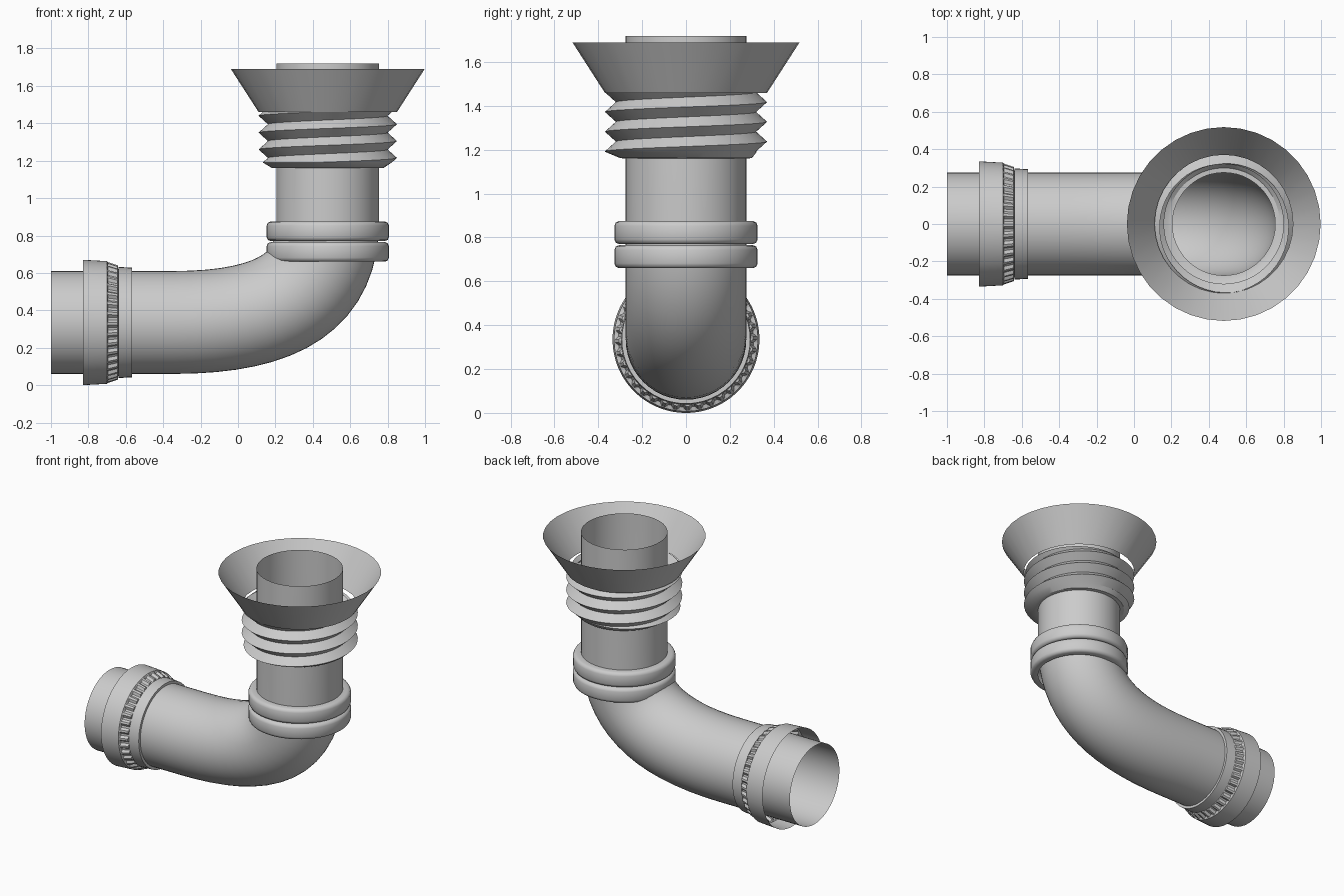
import bpy, bmesh, math
from mathutils import Vector

if "Cube" in bpy.data.objects:
    bpy.data.objects.remove(bpy.data.objects["Cube"])

R = 0.275          # pipe radius
CX, CZ = 0.48, 0.335   # vertical axis x, horizontal axis z


def make_object(name, rings, closed=True, angle=30, loop=False):
    """Skin a list of equal-length point rings into a surface."""
    bm = bmesh.new()
    rows = [[bm.verts.new(p) for p in ring] for ring in rings]
    n = len(rows[0])
    pairs = list(zip(rows, rows[1:]))
    if loop:
        pairs.append((rows[-1], rows[0]))
    for a, b in pairs:
        for i in range(n if closed else n - 1):
            j = (i + 1) % n
            bm.faces.new((a[i], a[j], b[j], b[i]))
    bmesh.ops.remove_doubles(bm, verts=bm.verts, dist=0.0003)
    bmesh.ops.recalc_face_normals(bm, faces=bm.faces)
    me = bpy.data.meshes.new(name)
    bm.to_mesh(me)
    bm.free()
    ob = bpy.data.objects.new(name, me)
    bpy.context.collection.objects.link(ob)
    bpy.context.view_layer.objects.active = ob
    ob.select_set(True)
    bpy.ops.object.shade_smooth_by_angle(angle=math.radians(angle))
    ob.select_set(False)
    return ob


def lathe(name, profile, axis, n=48, angle=30, loop=False):
    """Revolve (radius, position) pairs; a tuple radius alternates round the ring."""
    rings = []
    for r, t in profile:
        ring = []
        for i in range(n):
            a = 2 * math.pi * i / n
            q = r[(i // 2) % 2] if isinstance(r, tuple) else r
            u, v = q * math.cos(a), q * math.sin(a)
            ring.append((CX + u, v, t) if axis == 'z' else (t, u, CZ + v))
        rings.append(ring)
    return make_object(name, rings, True, angle, loop)


# Elbow pipe: circle swept along straight, bend, straight
p = [Vector(c) for c in ((-0.35, 0, CZ), (0.25, 0, CZ), (CX, 0, 0.52), (CX, 0, 0.88))]
path = [(Vector((-1, 0, CZ)), Vector((1, 0, 0)))]
for k in range(17):
    t = k / 16
    s = 1 - t
    pos = s**3 * p[0] + 3*s*s*t * p[1] + 3*s*t*t * p[2] + t**3 * p[3]
    tan = s*s * (p[1]-p[0]) + 2*s*t * (p[2]-p[1]) + t*t * (p[3]-p[2])
    path.append((pos, tan.normalized()))
path.append((Vector((CX, 0, 1.72)), Vector((0, 0, 1))))
rings = []
for pos, tan in path:
    side = Vector((-tan.z, 0, tan.x))
    rings.append([pos + R * (math.cos(a) * side + math.sin(a) * Vector((0, 1, 0)))
                  for a in (2 * math.pi * i / 48 for i in range(48))])
make_object("elbow_pipe", rings)

# Two rounded collars above the bend
for name, z0, z1 in (("lower_collar", 0.66, 0.765), ("upper_collar", 0.77, 0.875)):
    ro, b = 0.327, 0.022
    lathe(name, [(R, z0), (ro - b, z0), (ro - b*0.3, z0 + b*0.3), (ro, z0 + b),
                 (ro, z1 - b), (ro - b*0.3, z1 - b*0.3), (ro - b, z1), (R, z1)], 'z', angle=50)

# Helical threaded sleeve
PITCH, LOW, HIGH = 0.09, 0.32, 0.37
Z0, Z1 = 1.19, 1.465


def thread_radius(z, t):
    f = ((z - 1.215) / PITCH - t) % 1
    return LOW + (HIGH - LOW) * abs(2 * f - 1)


N = 48
columns = []
for i in range(N + 1):
    t = i / N
    a = 2 * math.pi * t
    col = [(R, 1.16), (0.30, 1.162)]
    zs = [Z0] + [1.215 + PITCH * (h / 2 + t) for h in range(-3, 7)] + [Z1]
    for z in zs:
        z = min(max(z, Z0), Z1)
        col.append((thread_radius(z, t), z))
    columns.append([(CX + r * math.cos(a), r * math.sin(a), z) for r, z in col])
make_object("threaded_sleeve", columns, closed=False)

# Flared funnel at the top
lathe("funnel", [(0.37, 1.46), (0.518, 1.69)], 'z', n=36)

# Knurled nut on the horizontal pipe, open toward the pipe end
lathe("knurled_nut", [(0.335, -0.83), (0.328, -0.70), ((0.323, 0.308), -0.695),
                      ((0.306, 0.292), -0.643), (0.285, -0.64)], 'x', n=144, angle=12)
lathe("nut_ring", [(R, -0.64), (0.297, -0.64), (0.293, -0.567), (R, -0.567)], 'x')
